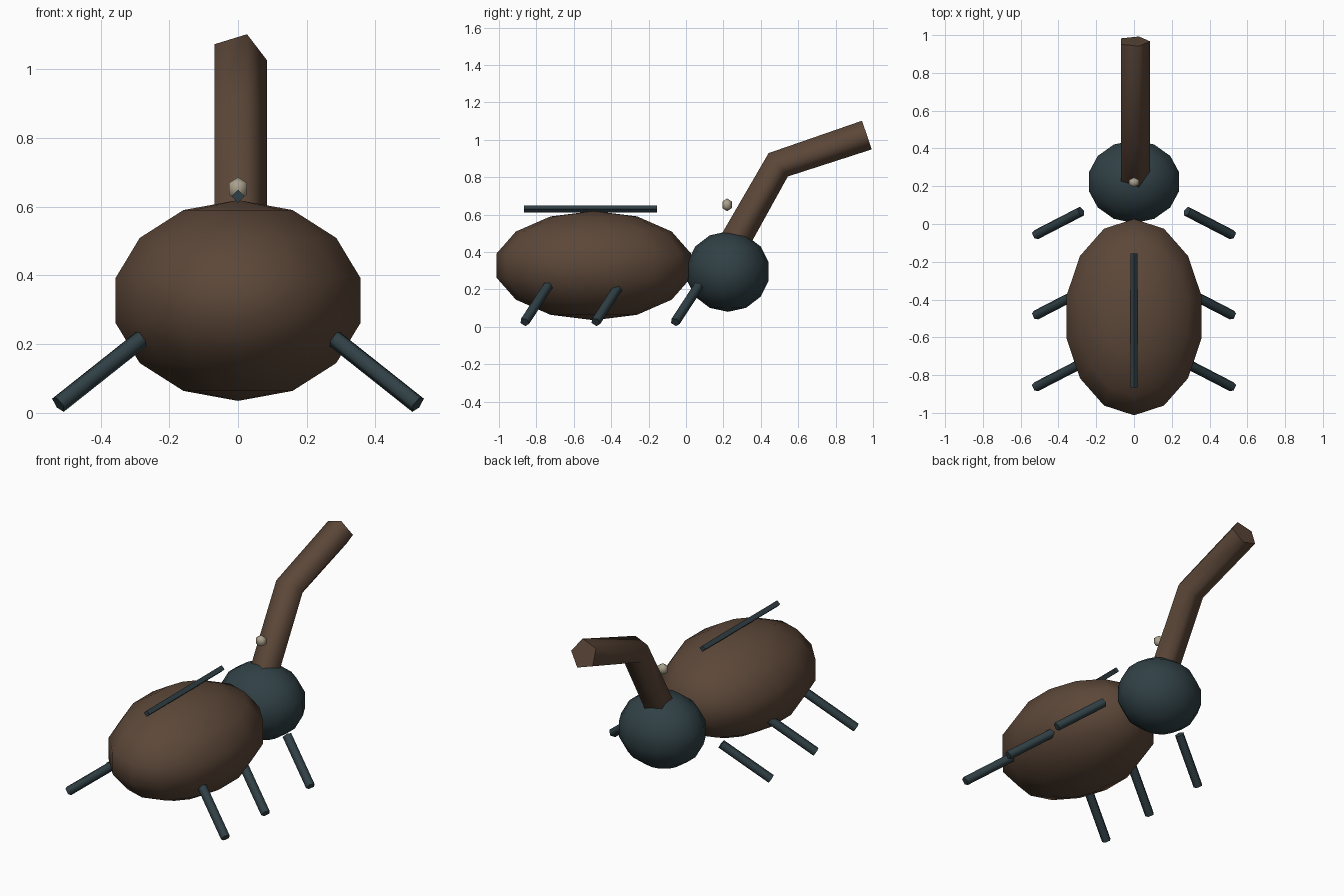
import bpy, bmesh, math
from mathutils import Vector

if "Cube" in bpy.data.objects:
    bpy.data.objects.remove(bpy.data.objects["Cube"])


def material(name, rgb):
    m = bpy.data.materials.new(name)
    m.diffuse_color = (*rgb, 1)
    m.use_nodes = True
    m.node_tree.nodes["Principled BSDF"].inputs["Base Color"].default_value = m.diffuse_color
    return m


BROWN = material("brown", (0.107, 0.063, 0.040))
TEAL = material("teal", (0.030, 0.052, 0.061))
BEIGE = material("beige", (0.40, 0.35, 0.26))


def finish(name, bm, mat):
    bmesh.ops.recalc_face_normals(bm, faces=bm.faces[:])
    me = bpy.data.meshes.new(name)
    bm.to_mesh(me)
    bm.free()
    me.materials.append(mat)
    ob = bpy.data.objects.new(name, me)
    bpy.context.collection.objects.link(ob)
    bpy.ops.object.select_all(action='DESELECT')
    ob.select_set(True)
    bpy.context.view_layer.objects.active = ob
    bpy.ops.object.shade_smooth_by_angle(angle=math.radians(80))
    return ob


def ellipsoid(name, centre, radii, segments, rings, mat):
    bm = bmesh.new()
    bmesh.ops.create_uvsphere(bm, u_segments=segments, v_segments=rings, radius=1)
    bmesh.ops.scale(bm, vec=radii, verts=bm.verts[:])
    bmesh.ops.translate(bm, vec=centre, verts=bm.verts[:])
    finish(name, bm, mat)


def tube(name, path, radius, sides, mat, side=1):
    """Capped tube along a path; first corner points towards side * x."""
    bm = bmesh.new()
    pts = [Vector(p) for p in path]
    rings = []
    for i, p in enumerate(pts):
        t = Vector()
        if i > 0:
            t += (p - pts[i - 1]).normalized()
        if i < len(pts) - 1:
            t += (pts[i + 1] - p).normalized()
        t.normalize()
        u = Vector((side, 0, 0))
        u = (u - t * u.dot(t)).normalized()
        v = t.cross(u)
        angles = [math.tau * k / sides for k in range(sides)]
        rings.append([bm.verts.new(p + radius * (u * math.cos(a) + v * math.sin(a)))
                      for a in angles])
    for a, b in zip(rings, rings[1:]):
        for k in range(sides):
            n = (k + 1) % sides
            bm.faces.new((a[k], a[n], b[n], b[k]))
    bm.faces.new(rings[0])
    bm.faces.new(rings[-1])
    finish(name, bm, mat)


# Body, head and bead above the head
ellipsoid("body", (0, -0.493, 0.327), (0.375, 0.533, 0.292), 14, 7, BROWN)
ellipsoid("head", (0, 0.224, 0.295), (0.252, 0.224, 0.215), 14, 7, TEAL)
ellipsoid("bead", (0, 0.22, 0.652), (0.034, 0.030, 0.034), 6, 3, BEIGE)

# Bent five-sided horn
tube("horn", [(0, 0.24, 0.42), (0, 0.493, 0.866), (0, 0.967, 1.025)], 0.085, 5, BROWN)

# Ridge bar along the back
tube("back_ridge", [(0, -0.865, 0.63), (0, -0.155, 0.63)], 0.019, 4, TEAL)

# Three pairs of splayed legs
for label, y in (("front", -0.058), ("middle", -0.483), ("rear", -0.863)):
    for side_name, s in (("right", 1), ("left", -1)):
        tube(f"{label}_leg_{side_name}",
             [(s * 0.28, y + 0.125, 0.217), (s * 0.522, y, 0.025)], 0.027, 5, TEAL, s)
